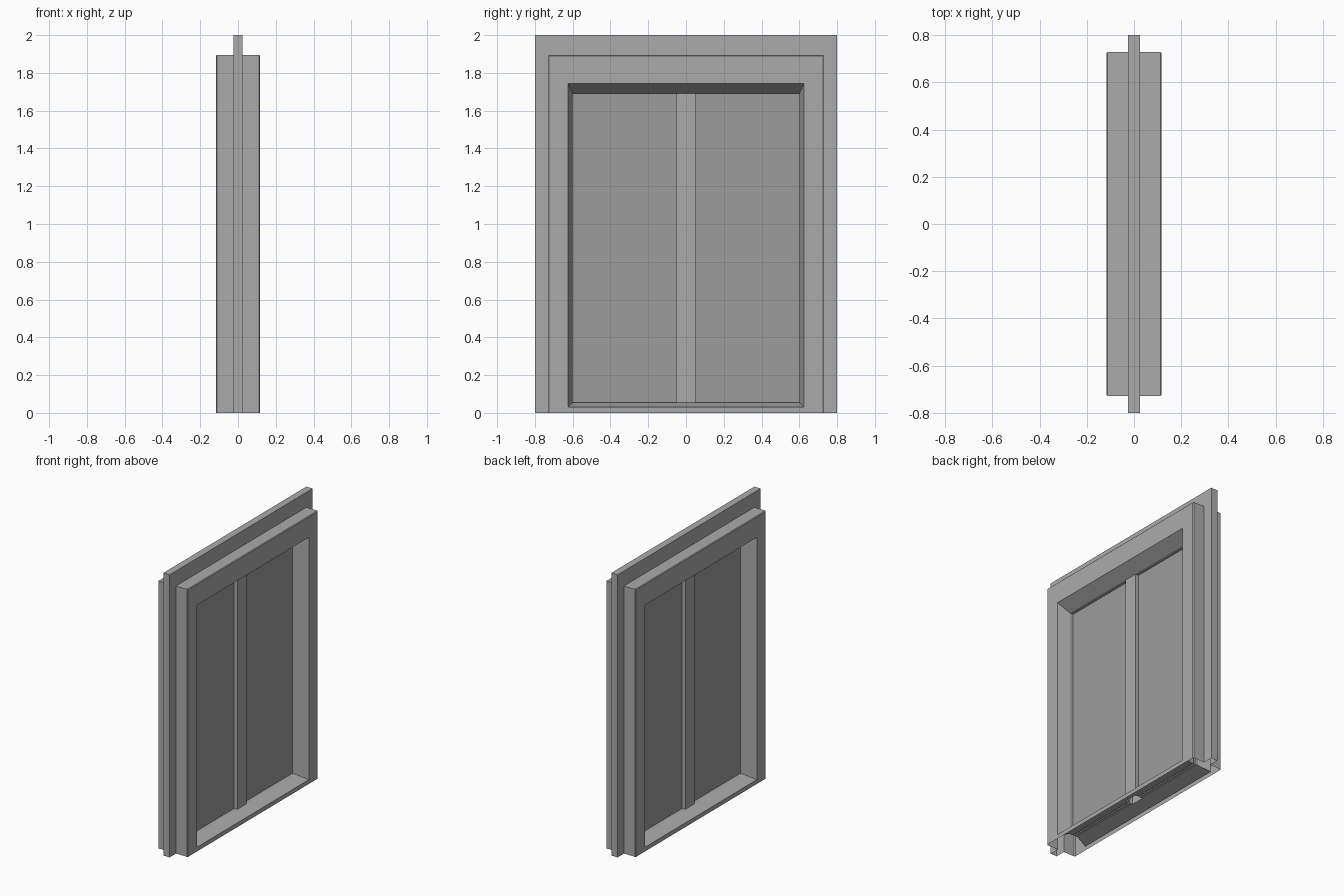
import bpy, bmesh

if "Cube" in bpy.data.objects:
    bpy.data.objects.remove(bpy.data.objects["Cube"])

FACE_X, BAR_X, PANE_X = 0.117, 0.03, 0.005   # depths of trim face, mullion face, panes
BAR_W, GLASS_W = 0.05, 0.6                   # half widths of mullion and glazed area
Z0, Z1 = 0.055, 1.69                         # glazed area bottom and top


def material(name, value):
    mat = bpy.data.materials.new(name)
    mat.diffuse_color = (value, value, value, 1)
    mat.use_nodes = True
    mat.node_tree.nodes["Principled BSDF"].inputs["Base Color"].default_value = mat.diffuse_color
    return mat


def rect(bm, x, y0, y1, z0, z1):
    return [bm.verts.new((x, y, z)) for y, z in ((y0, z0), (y0, z1), (y1, z1), (y1, z0))]


def bridge(bm, a, b, sides=(0, 1, 2, 3)):
    for i in sides:
        bm.faces.new((b[i], b[(i + 1) % 4], a[(i + 1) % 4], a[i]))


def finish(bm, name, mat):
    mesh = bpy.data.meshes.new(name)
    bm.to_mesh(mesh)
    bm.free()
    mesh.materials.append(mat)
    obj = bpy.data.objects.new(name, mesh)
    bpy.context.collection.objects.link(obj)
    mod = obj.modifiers.new("both_sides", 'MIRROR')
    mod.use_axis = (True, False, False)
    mod.merge_threshold = 0.0001


frame_grey = material("frame_grey", 0.41)
pane_grey = material("pane_grey", 0.335)
bays = ((-GLASS_W, -BAR_W), (BAR_W, GLASS_W))

# Frame shell, open underneath: wall flange, then stepped and chamfered trim
bm = bmesh.new()
steps = [(0, 0.8, 2.0), (0.025, 0.8, 2.0), (0.025, 0.729, 1.894),
         (0.112, 0.729, 1.894), (FACE_X, 0.724, 1.889)]
loops = [rect(bm, x, -w, w, 0, top) for x, w, top in steps]
for a, b in zip(loops, loops[1:]):
    bridge(bm, a, b, (0, 1, 2))

# Trim face and splayed reveal
opening = rect(bm, FACE_X, -0.625, 0.625, 0.03, 1.745)
bridge(bm, loops[-1], opening)
bridge(bm, opening, rect(bm, BAR_X, -GLASS_W, GLASS_W, Z0, Z1))

# Straight rebate around each pane, outer sides only
for (y0, y1), sides in zip(bays, ((0, 1, 3), (1, 2, 3))):
    bridge(bm, rect(bm, BAR_X, y0, y1, Z0, Z1), rect(bm, PANE_X, y0, y1, Z0, Z1), sides)
bmesh.ops.remove_doubles(bm, verts=bm.verts, dist=1e-5)
finish(bm, "window_frame", frame_grey)

# Central mullion, hollow with open ends
bm = bmesh.new()
front = rect(bm, BAR_X, -BAR_W, BAR_W, Z0, Z1)
bridge(bm, rect(bm, PANE_X, -BAR_W, BAR_W, Z0, Z1), front, (0, 2))
bm.faces.new(front[::-1])
finish(bm, "mullion", frame_grey)

# Two recessed panes
bm = bmesh.new()
for y0, y1 in bays:
    bm.faces.new(rect(bm, PANE_X, y0, y1, Z0, Z1)[::-1])
finish(bm, "panes", pane_grey)
